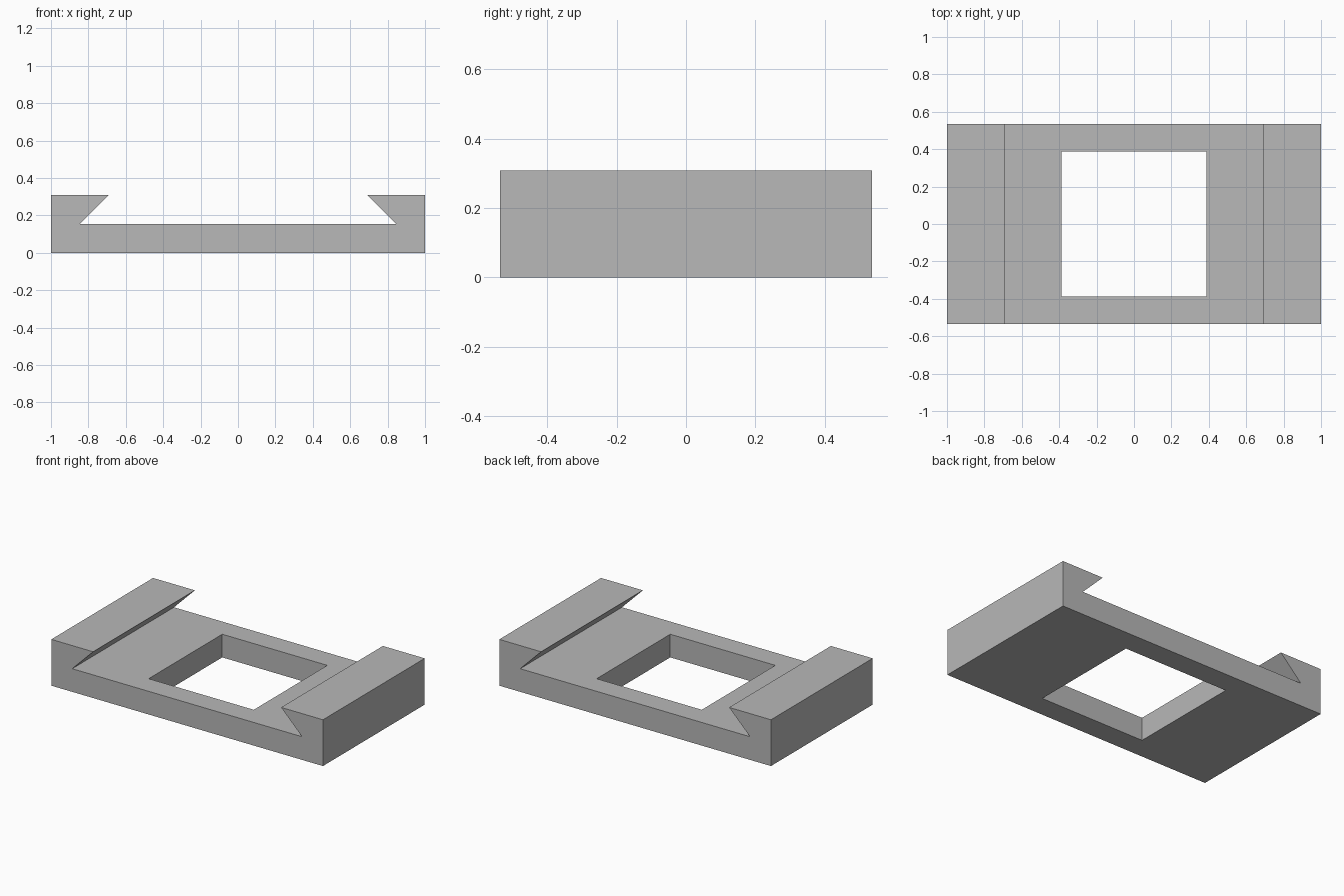
import bpy
import bmesh

default = bpy.data.objects.get("Cube")
if default:
    bpy.data.objects.remove(default, do_unlink=True)

LENGTH_HALF = 1.0
DEPTH_HALF = 0.535
WINDOW_HALF = 0.387
BASE_Z = 0.154
TOP_Z = 0.308

# Single grey material
grey = bpy.data.materials.new("plain grey")
grey.use_nodes = True
colour = (0.48, 0.48, 0.48, 1.0)
grey.diffuse_color = colour
grey.node_tree.nodes["Principled BSDF"].inputs["Base Color"].default_value = colour


def extrude_profile(name, profile, half_depth):
    """Extrude an x-z outline along y, centred on y = 0."""
    bm = bmesh.new()
    face = bm.faces.new([bm.verts.new((x, -half_depth, z)) for x, z in profile])
    result = bmesh.ops.extrude_face_region(bm, geom=[face])
    moved = [v for v in result["geom"] if isinstance(v, bmesh.types.BMVert)]
    bmesh.ops.translate(bm, verts=moved, vec=(0, 2 * half_depth, 0))
    bmesh.ops.recalc_face_normals(bm, faces=bm.faces)
    mesh = bpy.data.meshes.new(name)
    bm.to_mesh(mesh)
    bm.free()
    mesh.materials.append(grey)
    obj = bpy.data.objects.new(name, mesh)
    bpy.context.collection.objects.link(obj)
    return obj


# Base plate with two undercut dovetail rails, mirrored outline
right_half = [(LENGTH_HALF, 0), (LENGTH_HALF, TOP_Z), (0.692, TOP_Z), (0.846, BASE_Z)]
outline = right_half + [(-x, z) for x, z in reversed(right_half)]
plate = extrude_profile("dovetail_plate", outline, DEPTH_HALF)

# Square window through the base
window = [(-WINDOW_HALF, -0.1), (WINDOW_HALF, -0.1), (WINDOW_HALF, 0.5), (-WINDOW_HALF, 0.5)]
cutter = extrude_profile("window_cutter", window, WINDOW_HALF)
cutter.hide_render = True
cut = plate.modifiers.new("window", "BOOLEAN")
cut.operation = "DIFFERENCE"
cut.solver = "EXACT"
cut.object = cutter

# Apply the cut and drop the cutter
bpy.context.view_layer.objects.active = plate
plate.select_set(True)
bpy.ops.object.modifier_apply(modifier=cut.name)
bpy.data.objects.remove(cutter, do_unlink=True)
